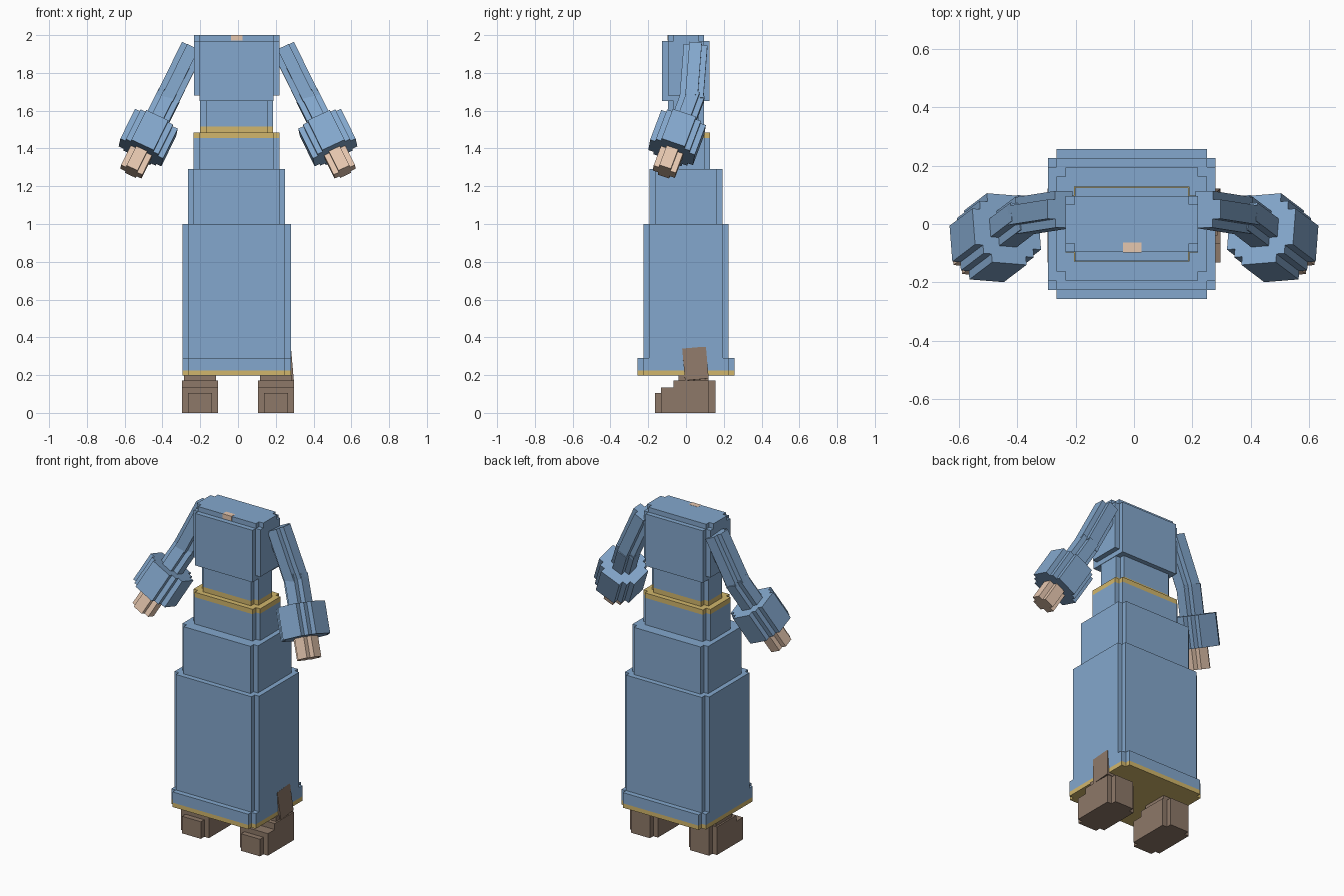
import bpy, bmesh
from math import radians
from mathutils import Matrix, Vector

if "Cube" in bpy.data.objects:
    bpy.data.objects.remove(bpy.data.objects["Cube"])


def material(name, rgb):
    m = bpy.data.materials.new(name)
    m.use_nodes = True
    m.diffuse_color = (*rgb, 1)
    m.node_tree.nodes["Principled BSDF"].inputs["Base Color"].default_value = (*rgb, 1)
    return m


BLUE = material("robe blue", (0.23, 0.39, 0.61))
GOLD = material("trim gold", (0.64, 0.47, 0.15))
SKIN = material("skin", (0.79, 0.57, 0.43))
BROWN = material("boot brown", (0.27, 0.19, 0.14))
CX = -0.0075    # middle of the body
VOX = 0.03      # size of one corner step


def outline(hx, hy, steps):
    """Rectangle outline with staircase corners."""
    corner = [(hx, hy - steps * VOX)]
    for i in range(1, steps + 1):
        corner.append((hx - i * VOX, hy - (steps - i + 1) * VOX))
        corner.append((hx - i * VOX, hy - (steps - i) * VOX))
    pts = list(corner)
    pts += [(-x, y) for x, y in reversed(corner)]
    pts += [(-x, -y) for x, y in corner]
    pts += [(x, -y) for x, y in reversed(corner)]
    return pts


def prism(name, hx, hy, z0, z1, mat, steps=1, matrix=None):
    """Vertical prism on a stepped outline, optionally moved by a matrix."""
    bm = bmesh.new()
    base = bm.faces.new([bm.verts.new((x, y, z0)) for x, y in outline(hx, hy, steps)])
    top = bmesh.ops.extrude_face_region(bm, geom=[base])["geom"]
    bmesh.ops.translate(bm, vec=(0, 0, z1 - z0),
                        verts=[v for v in top if isinstance(v, bmesh.types.BMVert)])
    bm.transform(matrix or Matrix.Translation((CX, 0, 0)))
    bmesh.ops.recalc_face_normals(bm, faces=bm.faces)
    mesh = bpy.data.meshes.new(name)
    bm.to_mesh(mesh)
    bm.free()
    mesh.materials.append(mat)
    ob = bpy.data.objects.new(name, mesh)
    bpy.context.collection.objects.link(ob)
    return ob


def box(name, x, hx, y0, y1, z0, z1, mat):
    place = Matrix.Translation((x, (y0 + y1) / 2, 0))
    return prism(name, hx, (y1 - y0) / 2, z0, z1, mat, 0, place)


# Robe tiers, from the hem up to the waist
prism("hem_trim", 0.2875, 0.257, 0.197, 0.224, GOLD)
prism("hem", 0.2875, 0.257, 0.224, 0.29, BLUE)
prism("skirt_lower", 0.2875, 0.225, 0.23, 1.0, BLUE)
prism("skirt_middle", 0.2575, 0.193, 1.0, 1.29, BLUE)
prism("skirt_upper", 0.2275, 0.128, 1.29, 1.455, BLUE)
prism("belt_outer", 0.2275, 0.128, 1.455, 1.485, GOLD)
prism("belt_inner", 0.1925, 0.096, 1.485, 1.515, GOLD)
prism("waist", 0.1925, 0.096, 1.515, 1.68, BLUE)

# Chest core, wider side panels and the stepped shoulder cap
box("chest", CX, 0.195, -0.127, 0.125, 1.65, 1.97, BLUE)
box("chest_sides", CX, 0.2265, -0.096, 0.096, 1.68, 1.97, BLUE)
prism("shoulder_cap", 0.2265, 0.096, 1.97, 2.0, BLUE)
box("neck_patch", -0.006, 0.031, -0.097, -0.063, 1.972, 2.001, SKIN)


def limb(name, start, end, half, mat, steps=1):
    """Stepped prism running from start to end."""
    a, b = Vector(start), Vector(end)
    d = a - b
    turn = Vector((0, 0, 1)).rotation_difference(d).to_matrix().to_4x4()
    return prism(name, half, half, 0, d.length, mat, steps, Matrix.Translation(b) @ turn)


# Arms: bent sleeve, wide cuff and hand on each side
for side, s in (("left", 1), ("right", -1)):
    shoulder = Vector((s * 0.24, 0.05, 1.935))
    elbow = Vector((s * 0.37, 0.033, 1.67))
    tip = Vector((s * 0.565, -0.115, 1.277))
    along = tip - elbow
    limb(side + "_upper_arm", shoulder, elbow + along * 0.03, 0.063, BLUE)
    limb(side + "_forearm", elbow - along * 0.03, elbow + along * 0.5, 0.063, BLUE)
    limb(side + "_cuff", elbow + along * 0.34, elbow + along * 0.74, 0.125, BLUE, 2)
    limb(side + "_hand", elbow + along * 0.6, tip, 0.062, SKIN)

# Boots: stepped toe, sole and ankle
for side, s in (("left", 1), ("right", -1)):
    x = s * 0.201
    box(side + "_toe", x, 0.064, -0.165, 0.155, 0, 0.105, BROWN)
    box(side + "_sole", x, 0.095, -0.132, 0.122, 0, 0.135, BROWN)
    box(side + "_instep", x, 0.095, -0.066, 0.122, 0.135, 0.172, BROWN)
    box(side + "_heel", x, 0.064, -0.066, 0.155, 0.105, 0.172, BROWN)
    box(side + "_ankle", x, 0.085, -0.04, 0.118, 0.172, 0.2, BROWN)

# The left shin leans out through the hem
lean = (Matrix.Translation((0.213, 0.05, 0.255)) @ Matrix.Rotation(radians(-5), 4, "Y")
        @ Matrix.Rotation(radians(5), 4, "X"))
prism("left_shin", 0.075, 0.063, -0.085, 0.085, BROWN, 0, lean)
box("right_shin", -0.2, 0.07, -0.02, 0.11, 0.17, 0.34, BROWN)
